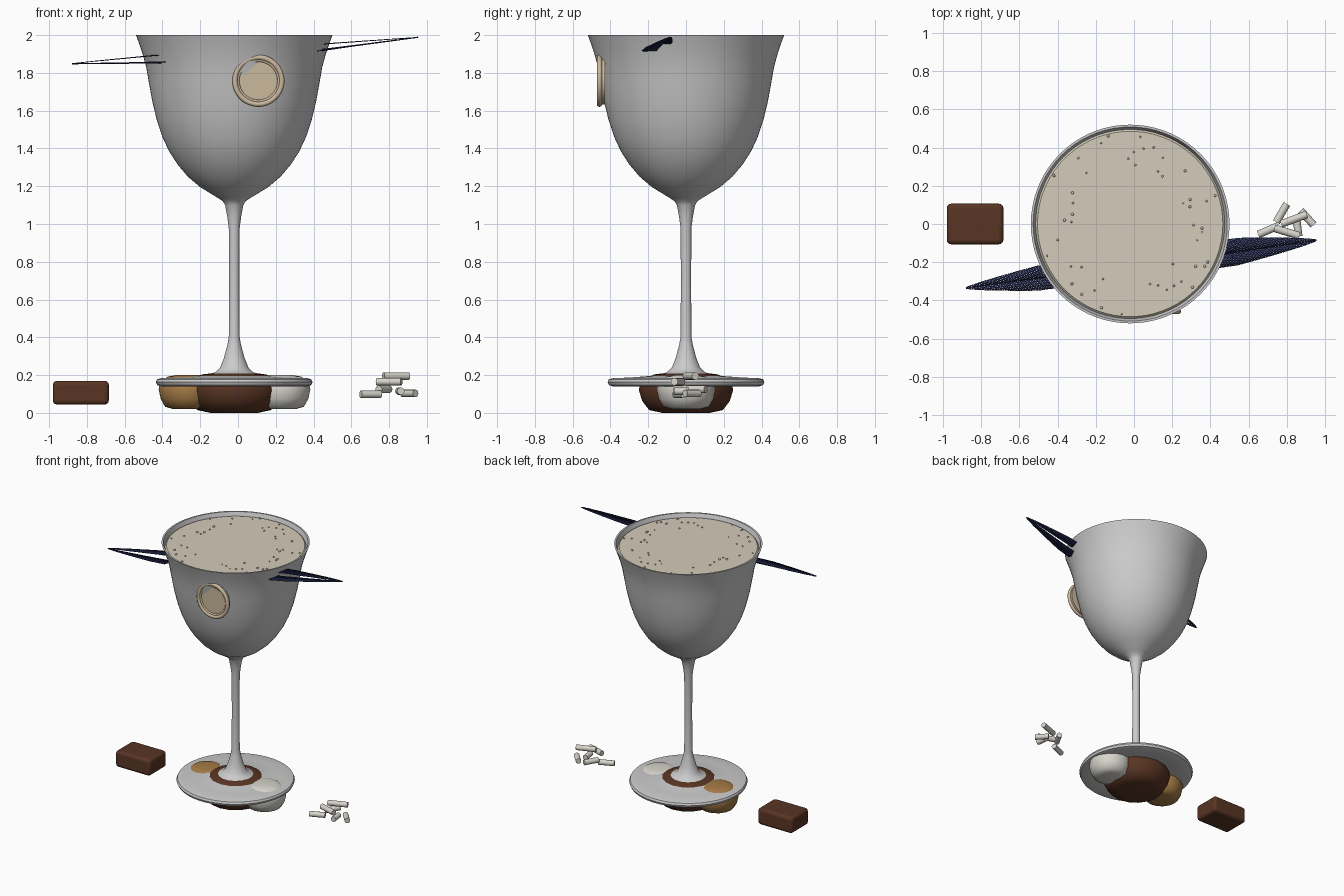
import bpy, bmesh, math, random
from mathutils import Vector

if "Cube" in bpy.data.objects:
    bpy.data.objects.remove(bpy.data.objects["Cube"])

random.seed(4)
CX = -0.02


def material(name, rgb):
    m = bpy.data.materials.new(name)
    m.diffuse_color = (*rgb, 1)
    m.use_nodes = True
    m.node_tree.nodes["Principled BSDF"].inputs["Base Color"].default_value = m.diffuse_color
    return m


CREAM = material("cream", (0.66, 0.60, 0.49))
CHOC = material("chocolate", (0.10, 0.035, 0.017))
CARAMEL = material("caramel", (0.38, 0.20, 0.06))
WHITE = material("vanilla", (0.68, 0.66, 0.60))
NAVY = material("navy", (0.015, 0.02, 0.07))
BEIGE = material("beige", (0.60, 0.48, 0.34))


def finish(name, mat=None, angle=40):
    o = bpy.context.object
    o.name = name
    if mat:
        o.data.materials.append(mat)
    bpy.ops.object.shade_smooth_by_angle(angle=math.radians(angle))
    return o


def from_bmesh(name, bm, mat=None, angle=40):
    me = bpy.data.meshes.new(name)
    bm.to_mesh(me)
    bm.free()
    o = bpy.data.objects.new(name, me)
    bpy.context.collection.objects.link(o)
    bpy.ops.object.select_all(action='DESELECT')
    o.select_set(True)
    bpy.context.view_layer.objects.active = o
    return finish(name, mat, angle)


def lathe(name, profile, center, mat=None, segs=64, angle=40):
    bm = bmesh.new()
    vs = [bm.verts.new((r, 0, z)) for r, z in profile]
    es = [bm.edges.new(p) for p in zip(vs, vs[1:])]
    bmesh.ops.spin(bm, geom=vs + es, axis=(0, 0, 1), cent=(0, 0, 0),
                   angle=math.tau, steps=segs)
    bmesh.ops.remove_doubles(bm, verts=bm.verts, dist=1e-5)
    bmesh.ops.recalc_face_normals(bm, faces=bm.faces)
    bmesh.ops.translate(bm, verts=bm.verts, vec=center)
    return from_bmesh(name, bm, mat, angle)


# Goblet: foot, stem, outer bowl, rim, inner bowl
bowl = [(0.09, 1.14), (0.18, 1.195), (0.245, 1.25), (0.30, 1.315), (0.345, 1.385),
        (0.38, 1.46), (0.41, 1.55), (0.434, 1.65), (0.452, 1.75), (0.466, 1.83),
        (0.485, 1.90), (0.505, 1.96), (0.52, 2.0)]
foot = [(0, 0.175), (0.15, 0.165), (0.30, 0.148), (0.385, 0.14), (0.408, 0.147),
        (0.415, 0.163), (0.408, 0.178), (0.385, 0.184), (0.30, 0.187), (0.17, 0.197),
        (0.10, 0.215), (0.075, 0.24), (0.055, 0.29), (0.036, 0.36), (0.029, 0.40),
        (0.027, 0.70), (0.029, 0.98), (0.037, 1.04), (0.048, 1.10), (0.06, 1.12)]
inner = [(r - 0.012, z + (0.012 if z < 1.5 else 0)) for r, z in bowl]
lathe("goblet", foot + bowl + inner[::-1] + [(0, 1.13)], (CX, 0, 0), None, 72)

# Cream filling the bowl
fill = [(r - 0.002, z + 0.002) for r, z in inner if z < 1.95]
lathe("cream_filling", [(0, 1.14)] + fill + [(0.495, 1.965), (0.485, 1.975), (0, 1.975)],
      (CX, 0, 0), CREAM, 72)

# Bubbles on the cream
bm = bmesh.new()
for _ in range(50):
    a, r = random.uniform(0, math.tau), 0.48 * random.uniform(0.35, 1) ** 0.5
    res = bmesh.ops.create_icosphere(bm, subdivisions=1, radius=random.uniform(0.005, 0.009))
    bmesh.ops.translate(bm, verts=res["verts"],
                        vec=(CX + r * math.cos(a), r * math.sin(a), 1.977))
from_bmesh("bubbles", bm, CREAM, 80)

# Scoops under the foot
shape = [(0, 0), (0.5, 0.0), (0.78, 0.07), (0.93, 0.3), (1, 0.58), (0.95, 0.8),
         (0.68, 0.96), (0.4, 1.0), (0, 1.0)]
for name, x, r, z0, h, mat in (("chocolate_scoop", CX, 0.25, 0.0, 0.212, CHOC),
                               ("caramel_scoop", -0.265, 0.155, 0.02, 0.18, CARAMEL),
                               ("vanilla_scoop", 0.228, 0.155, 0.02, 0.18, WHITE)):
    lathe(name, [(a * r, z0 + b * h) for a, b in shape], (x, 0, 0), mat, 16, 60)

# Chocolate block
bpy.ops.mesh.primitive_cube_add(size=1, location=(-0.832, 0, 0.107))
block = bpy.context.object
block.scale = (0.296, 0.212, 0.126)
bpy.ops.object.transform_apply(location=False, rotation=False, scale=True)
bev = block.modifiers.new("bevel", 'BEVEL')
bev.width, bev.segments = 0.022, 3
finish("chocolate_block", CHOC)

# Small white sticks
sticks = [(0.65, -0.055, 0.755, -0.01, 0.098), (0.745, 0.01, 0.80, 0.105, 0.125),
          (0.77, 0.0, 0.905, 0.05, 0.195), (0.872, 0.07, 0.94, -0.005, 0.103),
          (0.735, -0.022, 0.865, -0.062, 0.165), (0.862, -0.065, 0.852, 0.015, 0.115)]
for i, (x1, y1, x2, y2, z) in enumerate(sticks):
    d = Vector((x2 - x1, y2 - y1, 0))
    bpy.ops.mesh.primitive_cylinder_add(vertices=12, radius=0.02, depth=d.length,
                                        location=((x1 + x2) / 2, (y1 + y2) / 2, z),
                                        rotation=d.to_track_quat('Z', 'Y').to_euler())
    finish(f"white_stick_{i + 1}", WHITE)

# Beige disc with a double rim, half sunk in the front of the bowl
DISC = (0.108, 1.758)
bpy.ops.mesh.primitive_cylinder_add(vertices=48, radius=0.125, depth=0.026,
                                    location=(DISC[0], -0.443, DISC[1]),
                                    rotation=(math.pi / 2, 0, 0))
finish("front_disc", BEIGE)
for name, R, y, r in (("disc_outer_rim", 0.124, -0.458, 0.014),
                      ("disc_inner_rim", 0.108, -0.455, 0.008)):
    bpy.ops.mesh.primitive_torus_add(major_radius=R, minor_radius=r, major_segments=48,
                                     minor_segments=10, location=(DISC[0], y, DISC[1]),
                                     rotation=(math.pi / 2, 0, 0))
    finish(name, BEIGE)


# Feathers: two stepped vanes of slanted barbs along a thin shaft
def feather(name, root, tip, width, step):
    root, tip = Vector(root), Vector(tip)
    axis = tip - root
    side = Vector((0, 1, 0))
    bm = bmesh.new()
    n = 36
    for s in (-1, 1):
        for i in range(n):
            t0, t1 = i / n, (i + 0.92) / n
            lift = Vector((0, 0, step * (1 - t0) if s > 0 else 0))

            def edge(t):
                w = width * min(1, (1.02 - t) * 1.25) ** 0.75
                return root + axis * min(1, t + 0.05 * (1 - t)) + side * s * w + lift
            pts = [root + axis * t0 + lift, root + axis * t1 + lift, edge(t1), edge(t0)]
            bm.faces.new([bm.verts.new(p) for p in pts[::s]])
    ring = bmesh.ops.create_cone(bm, segments=6, radius1=0.006, radius2=0.001,
                                 depth=axis.length, cap_ends=True)
    rot = axis.to_track_quat('Z', 'Y').to_matrix()
    bmesh.ops.rotate(bm, verts=ring["verts"], cent=(0, 0, 0), matrix=rot)
    bmesh.ops.translate(bm, verts=ring["verts"], vec=(root + tip) / 2)
    o = from_bmesh(name, bm, NAVY)
    sol = o.modifiers.new("thickness", 'SOLIDIFY')
    sol.thickness = 0.004


feather("right_feather", (0.40, -0.165, 1.915), (0.955, -0.085, 1.99), 0.072, 0.035)
feather("left_feather", (-0.37, -0.265, 1.856), (-0.88, -0.335, 1.847), 0.066, 0.04)
